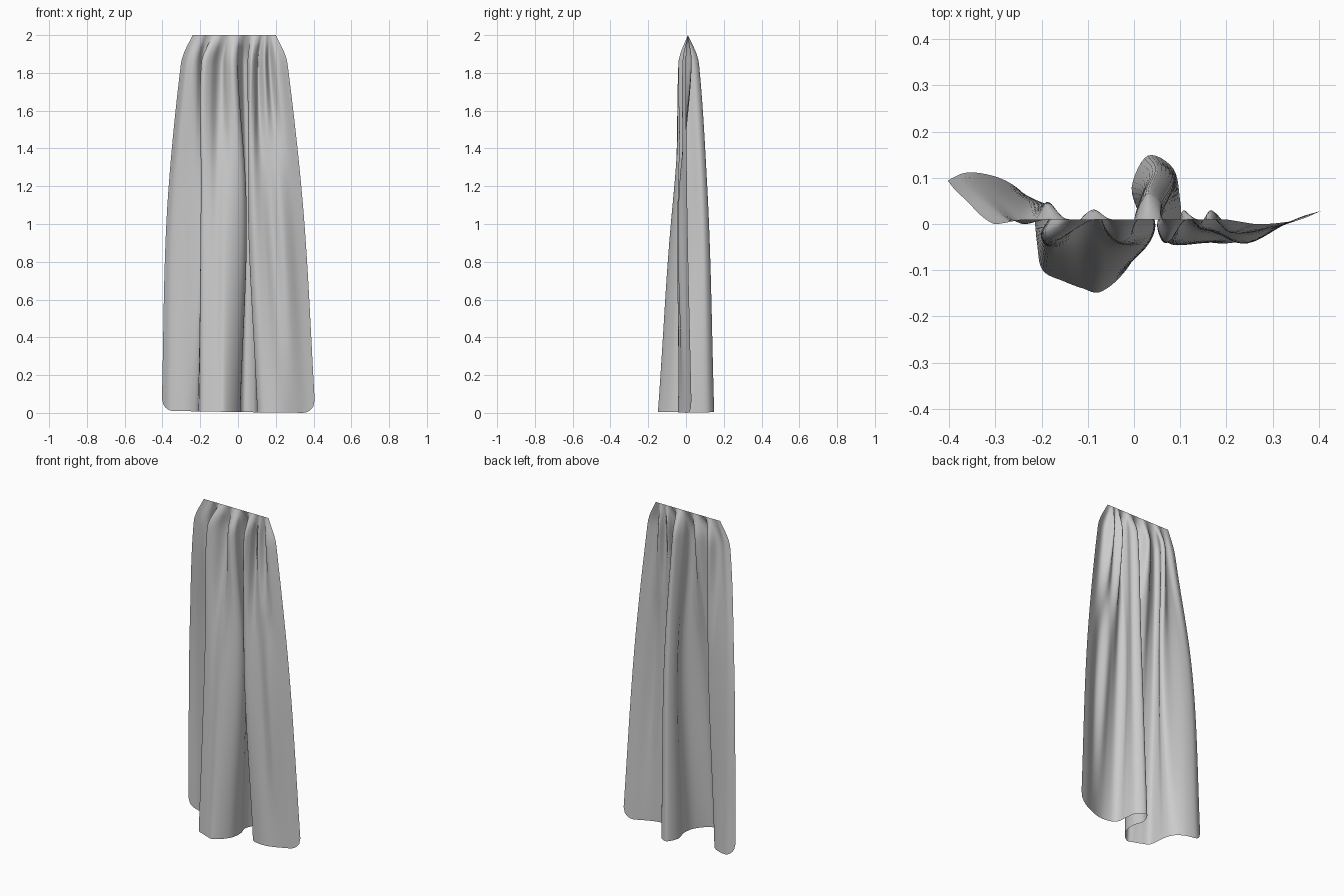
import bpy
import math
from mathutils import Vector

if "Cube" in bpy.data.objects:
    bpy.data.objects.remove(bpy.data.objects["Cube"])

# Cloth cross-sections (x, y), left edge to right edge, same fold order in each
HEM = [(-.405, .096), (-.36, .112), (-.30, .103), (-.255, .08), (-.23, .05), (-.216, .01),
       (-.21, -.04), (-.198, -.10), (-.15, -.125), (-.11, -.14), (-.075, -.148), (-.03, -.115),
       (.005, -.06), (.012, .01), (-.005, .08), (.03, .148), (.085, .12), (.1, .05),
       (.105, 0), (.13, -.03), (.185, -.042), (.24, -.035), (.30, -.012), (.36, .015), (.41, .03)]
MIDDLE = [(-.367, .055), (-.335, .065), (-.29, .06), (-.23, .045), (-.18, .04), (-.17, .015),
          (-.195, -.02), (-.188, -.05), (-.15, -.055), (-.11, -.048), (-.07, -.06), (-.02, -.06),
          (.025, -.04), (.042, 0), (.018, .06), (.045, .112), (.083, .085), (.065, .03),
          (.052, -.015), (.08, -.042), (.125, -.025), (.17, -.018), (.22, -.035), (.28, -.015), (.335, .005)]
GATHER = [(-.302, 0), (-.27, .01), (-.24, 0), (-.215, .01), (-.19, .045), (-.172, .03),
          (-.195, -.015), (-.178, -.037), (-.14, -.02), (-.105, .022), (-.08, .028), (-.06, -.015),
          (-.032, -.04), (-.005, -.025), (.003, .02), (.03, .068), (.06, .045), (.05, -.005),
          (.07, -.04), (.093, -.015), (.107, .03), (.14, -.005), (.168, .03), (.205, -.018), (.262, 0)]
TOP = [(-.24 + .44 * i / 24, .01) for i in range(25)]
HEIGHTS = [0, 1.2, 1.85, 2.0]
CORNER = .07


def smooth_path(points, steps=6):
    """Catmull-Rom resampling across the width of the cloth."""
    p = [Vector(q) for q in points]
    p = [2 * p[0] - p[1]] + p + [2 * p[-1] - p[-2]]
    out = []
    for i in range(1, len(p) - 2):
        a, b, c, d = p[i - 1:i + 3]
        for k in range(steps):
            t = k / steps
            out.append(.5 * (2 * b + (c - a) * t + (2 * a - 5 * b + 4 * c - d) * t * t
                             + (3 * b - a - 3 * c + d) * t ** 3))
    return out + [p[-2]]


SECTIONS = [smooth_path(s) for s in (HEM, MIDDLE, GATHER, TOP)]


def cloth_point(col, z):
    """Hermite blend between the sections at height z."""
    p = [s[col] for s in SECTIONS]
    h = HEIGHTS
    slope = [(p[i + 1] - p[i]) / (h[i + 1] - h[i]) for i in range(3)]
    w0, w1 = h[1] - h[0], h[2] - h[1]
    m = [slope[0],
         (slope[0] * w1 + slope[1] * w0) / (w0 + w1),
         slope[1] * .6 + slope[2] * .15,
         slope[2] * 1.2]
    i = 0 if z < h[1] else 1 if z < h[2] else 2
    d = h[i + 1] - h[i]
    t = (z - h[i]) / d
    q = (p[i] * (2 * t ** 3 - 3 * t * t + 1) + m[i] * d * (t ** 3 - 2 * t * t + t)
         + p[i + 1] * (3 * t * t - 2 * t ** 3) + m[i + 1] * d * (t ** 3 - t * t))
    return (q.x, q.y, z)


# Curtain sheet with rounded lower corners
cols, rows = len(SECTIONS[0]), 60
hem = SECTIONS[0]
verts, faces = [], []
for r in range(rows + 1):
    for c in range(cols):
        edge = min((hem[c] - hem[0]).length, (hem[c] - hem[-1]).length, CORNER)
        base = CORNER - math.sqrt(max(0, CORNER ** 2 - (CORNER - edge) ** 2))
        base += .01 * (1 - c / (cols - 1))
        z = base + (2 - base) * r / rows
        verts.append(cloth_point(c, min(z, 2)))
for r in range(rows):
    for c in range(cols - 1):
        a = r * cols + c
        faces.append((a, a + 1, a + cols + 1, a + cols))

mesh = bpy.data.meshes.new("curtain")
mesh.from_pydata(verts, [], faces)
mesh.polygons.foreach_set("use_smooth", [True] * len(mesh.polygons))
curtain = bpy.data.objects.new("curtain", mesh)
bpy.context.collection.objects.link(curtain)
